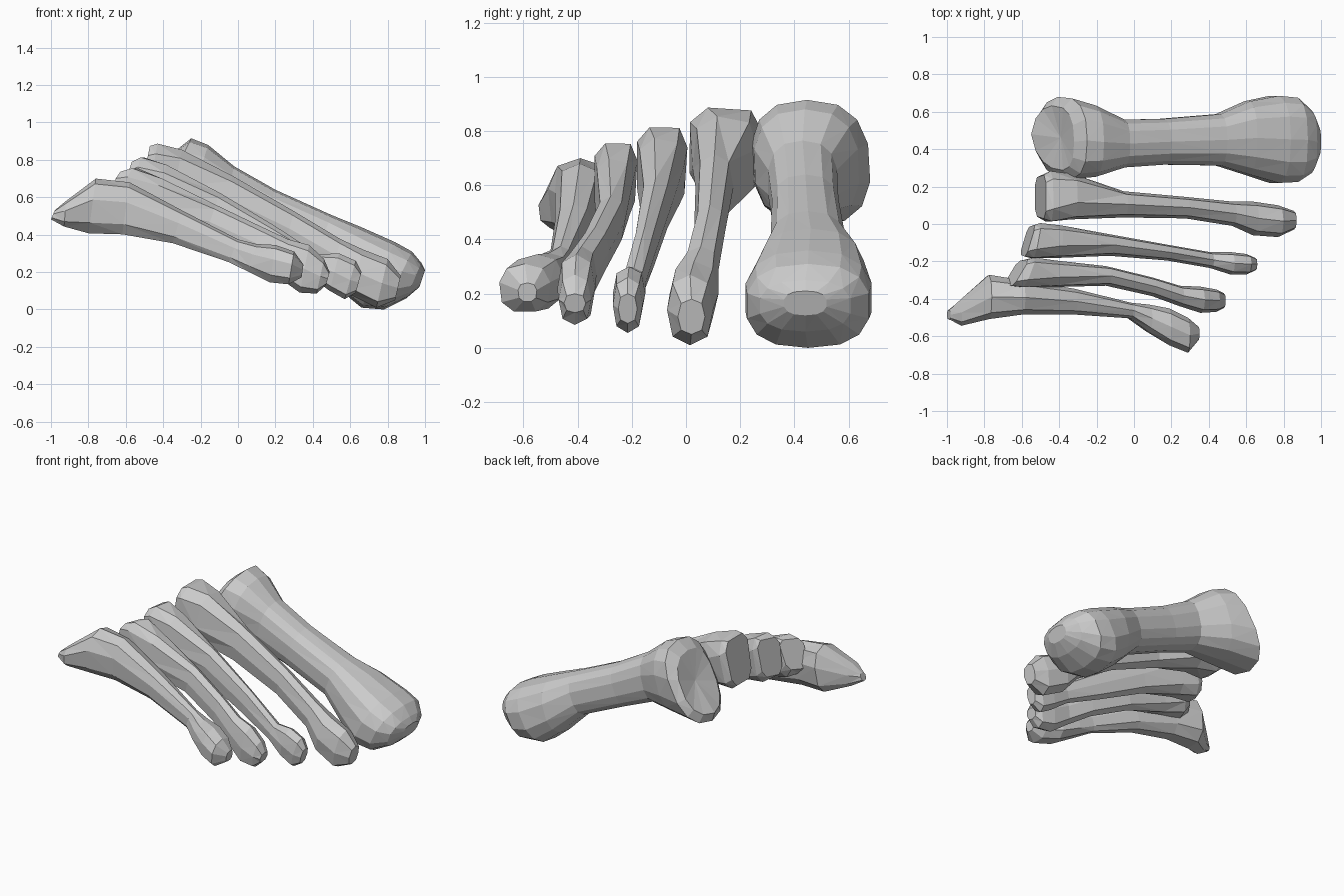
import bpy, bmesh, math


def spow(v, p):
    return math.copysign(abs(v) ** p, v)


def bone(name, sides, sections, skew=0.0, wedge=0.0, hollow=0.0, lean=0.0,
         shift=0.0, lip=1.0, boxy=False):
    """Loft rounded rings. Section: top x, top z, bottom x, bottom z, y min, y max.
    At the base: skew turns it, wedge narrows its underside, shift slides the
    underside in y, lean lowers the +y side, lip < 1 juts the underside out,
    boxy squares it with a flat top."""
    bm = bmesh.new()
    rings = []
    for i, (xt, zt, xb, zb, y0, y1) in enumerate(sections):
        near_base = max(0.0, 1 - i / 3)
        power = 0.8 - 0.3 * near_base if boxy else 0.8
        phase = 0.5 * near_base if boxy else 0.0
        bend = 1 - (1 - lip) * near_base
        ring = []
        for k in range(sides):
            a = math.pi / 2 + 2 * math.pi * (k + phase) / sides
            c, s = spow(math.cos(a), power), spow(math.sin(a), power)
            t = (s + 1) / 2
            half = (y1 - y0) / 2
            dy = half * c * (1 - wedge * near_base * (1 - t))
            x = xb + (xt - xb) * max(t, 0) ** bend + skew * near_base * dy
            y = (y0 + y1) / 2 + dy + shift * near_base * (0.5 - t)
            z = zb + (zt - zb) * t - lean * near_base * dy
            ring.append(bm.verts.new((x, y, z)))
        rings.append(ring)
    for r0, r1 in zip(rings, rings[1:]):
        for k in range(sides):
            n = (k + 1) % sides
            bm.faces.new((r0[k], r0[n], r1[n], r1[k]))
    base = bm.faces.new(rings[0])
    bm.faces.new(rings[-1])
    if hollow:
        # shallow joint socket on the base
        centre = bmesh.ops.poke(bm, faces=[base])["verts"][0]
        centre.co.x += hollow
    bmesh.ops.triangulate(bm, faces=[f for f in bm.faces if len(f.verts) == 4])
    bmesh.ops.recalc_face_normals(bm, faces=bm.faces[:])
    me = bpy.data.meshes.new(name)
    bm.to_mesh(me)
    bm.free()
    ob = bpy.data.objects.new(name, me)
    bpy.context.collection.objects.link(ob)
    return ob


# Thick inner bone
bone("first_metatarsal", 14, [
    (-.32, .86, -.55, .51, .29, .63),
    (-.25, .915, -.53, .45, .24, .68),
    (-.16, .88, -.30, .46, .25, .64),
    (-.02, .765, -.10, .46, .30, .56),
    (.20, .64, .10, .38, .315, .565),
    (.50, .505, .40, .25, .31, .59),
    (.66, .44, .55, .10, .26, .66),
    (.84, .36, .66, .01, .215, .69),
    (.93, .31, .78, .0, .22, .68),
    (.98, .25, .90, .06, .27, .61),
    (1.0, .21, .97, .12, .36, .52),
], hollow=.03, shift=.04, lip=.7)

# Slim middle bones
bone("second_metatarsal", 8, [
    (-.47, .88, -.53, .58, .02, .27),
    (-.43, .89, -.49, .55, .0, .29),
    (-.30, .855, -.36, .54, .02, .27),
    (-.03, .715, -.08, .47, .035, .175),
    (.30, .525, .25, .34, .03, .145),
    (.55, .375, .50, .20, -.01, .12),
    (.67, .32, .60, .08, -.06, .12),
    (.80, .27, .74, .01, -.07, .10),
    (.87, .18, .84, .05, -.03, .07),
], wedge=.15, boxy=True)

bone("third_metatarsal", 8, [
    (-.55, .80, -.59, .55, -.18, 0),
    (-.51, .82, -.55, .51, -.19, .01),
    (-.38, .775, -.43, .49, -.185, -.005),
    (-.10, .625, -.16, .415, -.17, -.055),
    (.20, .445, .15, .275, -.195, -.11),
    (.43, .295, .38, .18, -.235, -.15),
    (.54, .30, .49, .10, -.27, -.15),
    (.63, .26, .57, .055, -.27, -.16),
    (.66, .20, .63, .09, -.25, -.18),
], skew=.3, wedge=.15, lean=-.1, boxy=True)

bone("fourth_metatarsal", 8, [
    (-.60, .745, -.66, .55, -.335, -.185),
    (-.55, .76, -.61, .49, -.345, -.175),
    (-.40, .70, -.45, .45, -.34, -.195),
    (-.12, .56, -.18, .375, -.33, -.225),
    (.12, .445, .07, .265, -.385, -.285),
    (.27, .375, .22, .17, -.44, -.33),
    (.38, .345, .33, .09, -.475, -.335),
    (.46, .27, .42, .085, -.47, -.35),
    (.49, .20, .47, .13, -.45, -.37),
], skew=.6, wedge=.15, lean=-.1, boxy=True)

# Outer bone with the pointed heel-side tip
bone("fifth_metatarsal", 9, [
    (-.98, .53, -1.0, .48, -.51, -.46),
    (-.92, .58, -.93, .44, -.545, -.40),
    (-.76, .70, -.80, .40, -.51, -.27),
    (-.58, .68, -.62, .395, -.485, -.30),
    (-.30, .53, -.35, .35, -.485, -.345),
    (0, .375, -.05, .25, -.505, -.42),
    (.10, .35, .05, .20, -.58, -.43),
    (.20, .345, .17, .14, -.65, -.45),
    (.30, .31, .27, .13, -.69, -.50),
    (.35, .24, .34, .17, -.62, -.55),
])
